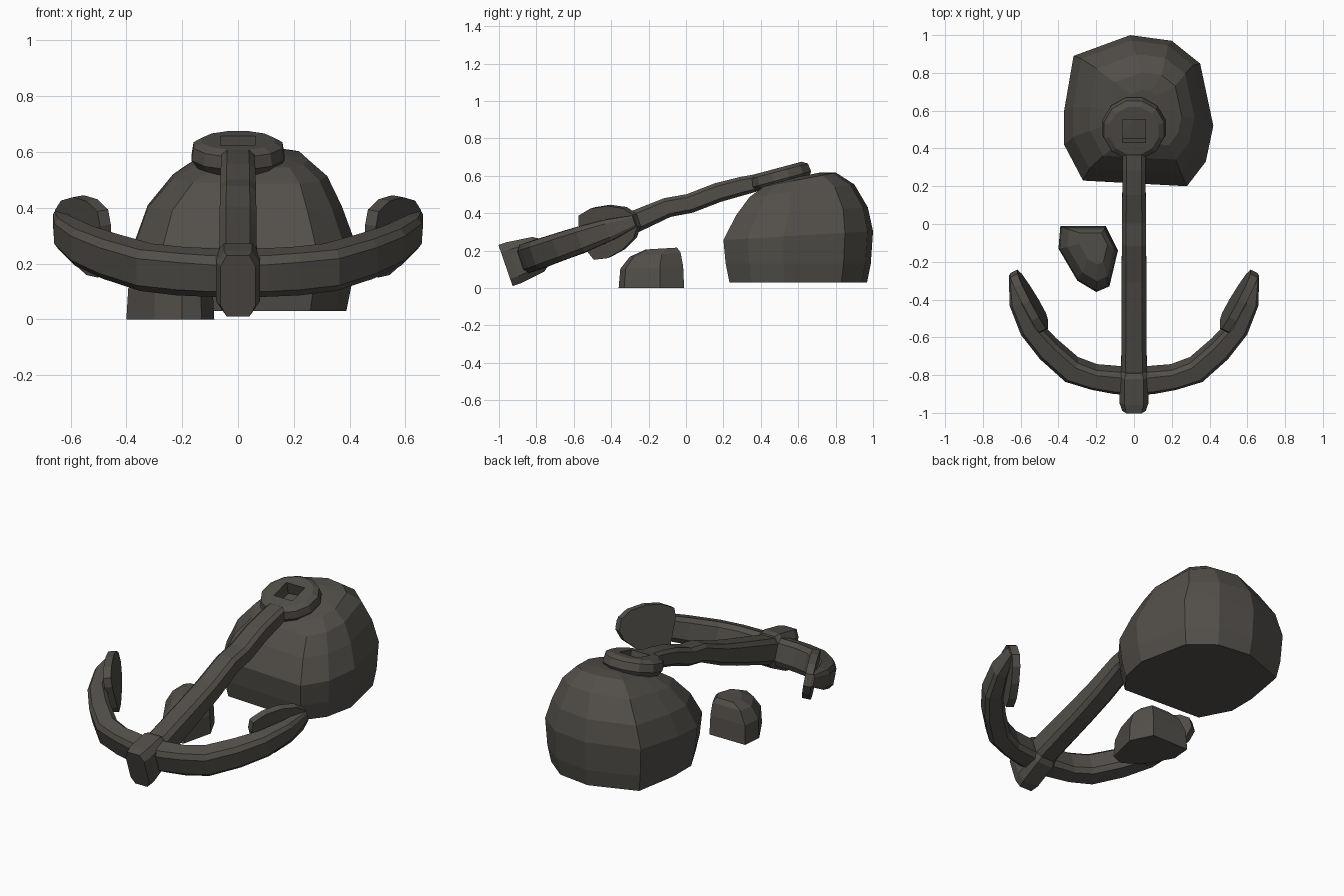
import bpy, bmesh, math
from mathutils import Vector

cube = bpy.data.objects.get("Cube")
if cube:
    bpy.data.objects.remove(cube)

mat = bpy.data.materials.new("dark weathered stone")
mat.use_nodes = True
colour = (0.085, 0.078, 0.068, 1)
mat.diffuse_color = colour
mat.node_tree.nodes["Principled BSDF"].inputs["Base Color"].default_value = colour

# Tilted anchor frame: x across, U along the shank, N out of its face
TILT = math.radians(19)
ORIGIN = Vector((0, -0.965, 0.12))
X = Vector((1, 0, 0))
U = Vector((0, math.cos(TILT), math.sin(TILT)))
N = Vector((0, -math.sin(TILT), math.cos(TILT)))


def on_anchor(x, y, n=0):
    """Place a plan position on the tilted anchor plane."""
    return ORIGIN + X * x + U * ((y - ORIGIN.y) / U.y) + N * n


def loft(name, rings, closed=False):
    """Skin a series of equal rings, capping the ends unless closed."""
    bm = bmesh.new()
    loops = [[bm.verts.new(p) for p in ring] for ring in rings]
    count = len(loops[0])
    pairs = list(zip(loops, loops[1:]))
    if closed:
        pairs.append((loops[-1], loops[0]))
    else:
        bm.faces.new(loops[0])
        bm.faces.new(loops[-1])
    for a, b in pairs:
        for i in range(count):
            j = (i + 1) % count
            bm.faces.new((a[i], a[j], b[j], b[i]))
    bmesh.ops.recalc_face_normals(bm, faces=bm.faces)
    mesh = bpy.data.meshes.new(name)
    bm.to_mesh(mesh)
    bm.free()
    mesh.materials.append(mat)
    ob = bpy.data.objects.new(name, mesh)
    bpy.context.collection.objects.link(ob)
    return ob


def bevelled_section(centre, side, up, w, h, cut=0.35):
    """Eight-sided bar section with chamfered corners."""
    k = 1 - cut
    corners = [(1, k), (k, 1), (-k, 1), (-1, k), (-1, -k), (-k, -1), (k, -1), (1, -k)]
    return [centre + side * (w * a) + up * (h * b) for a, b in corners]


def bar(name, path):
    """Straight bar through (y, z, half width, half depth) stations."""
    return loft(name, [bevelled_section(Vector((0, y, z)), X, N, w, h)
                       for y, z, w, h in path])


def rock(name, outline, centre, layers):
    """Faceted rock: layers are (height, scale, slope, x shift, y shift)."""
    cx, cy = centre
    rings = []
    for z, s, slope, dx, dy in layers:
        rings.append([Vector((cx + (x - cx) * s + dx, cy + (y - cy) * s + dy,
                              z + slope * (y - cy) * s)) for x, y in outline])
    return loft(name, rings)


# Rocks
rock("large_rock",
     [(-0.02, 1.0), (0.2, 0.97), (0.35, 0.85), (0.42, 0.52), (0.38, 0.33),
      (0.28, 0.2), (-0.27, 0.23), (-0.37, 0.42), (-0.37, 0.6), (-0.32, 0.89)],
     (0.02, 0.6),
     [(0.03, 0.92, 0, 0, 0), (0.13, 0.97, 0, 0, 0), (0.28, 1, 0.06, 0, 0),
      (0.41, 0.88, 0.06, 0, 0.02), (0.52, 0.7, 0.12, 0.02, 0.02),
      (0.58, 0.48, 0.19, 0.04, 0.01), (0.6, 0.2, 0.2, 0.03, 0.03)])
rock("small_rock",
     [(-0.39, -0.01), (-0.15, -0.01), (-0.085, -0.14), (-0.13, -0.33),
      (-0.2, -0.36), (-0.3, -0.3), (-0.4, -0.13)],
     (-0.23, -0.14),
     [(0, 1, 0, 0, 0), (0.11, 0.96, 0.04, 0, 0),
      (0.18, 0.78, 0.08, 0.01, 0.01), (0.212, 0.48, 0.06, 0.02, 0.03)])

# Shank and crown
bar("shank", [(-0.8, 0.175, 0.068, 0.075), (-0.45, 0.29, 0.066, 0.066),
              (-0.29, 0.347, 0.066, 0.06), (-0.1, 0.43, 0.064, 0.053),
              (0.02, 0.452, 0.064, 0.052), (0.17, 0.51, 0.062, 0.052),
              (0.3, 0.545, 0.06, 0.05), (0.4, 0.568, 0.06, 0.045)])
bar("crown", [(-0.965, 0.12, 0.062, 0.116), (-0.92, 0.135, 0.078, 0.116),
              (-0.79, 0.18, 0.078, 0.098), (-0.765, 0.19, 0.064, 0.08)])

# Eye at the head of the shank: octagonal outside, square-ish hole
eye_tilt = math.radians(15)
EU = Vector((0, math.cos(eye_tilt), math.sin(eye_tilt)))
EN = Vector((0, -math.sin(eye_tilt), math.cos(eye_tilt)))
eye_profile = [(0.062, -0.045), (0.15, -0.045), (0.172, -0.015),
               (0.165, 0.03), (0.135, 0.048), (0.062, 0.048)]
eye_rings = []
sides = 12
for i in range(sides):
    a = 2 * math.pi * (i + 0.5) / sides
    d = X * math.cos(a) + EU * math.sin(a)
    square = 1 / max(abs(math.cos(a)), abs(math.sin(a)))
    eye_rings.append([Vector((0, 0.505, 0.595)) + EN * n
                      + d * (r * square if r < 0.1 else r) for r, n in eye_profile])
loft("shank_eye", eye_rings, closed=True)

# Curved arms and flukes, one pair per side
arm_path = [(0, -0.835, 0.06, 0.078), (0.1, -0.825, 0.062, 0.078),
            (0.21, -0.81, 0.056, 0.08), (0.33, -0.77, 0.062, 0.078),
            (0.455, -0.66, 0.06, 0.075), (0.555, -0.545, 0.052, 0.07),
            (0.62, -0.41, 0.04, 0.058), (0.645, -0.275, 0.018, 0.032)]
fluke_shape = [(0.0, 0.075), (0.02, 0.125), (0.1, 0.14), (0.2, 0.125),
               (0.29, 0.085), (0.335, 0.035)]
for label, s in (("left", 1), ("right", -1)):
    centres = [on_anchor(s * x, y) for x, y, w, h in arm_path]
    rings = []
    for i, (x, y, w, h) in enumerate(arm_path):
        t = (centres[min(i + 1, len(centres) - 1)] - centres[max(i - 1, 0)]).normalized()
        rings.append(bevelled_section(centres[i], t.cross(N).normalized(), N, w, h))
    loft(label + "_arm", rings)

    # Shield-shaped plate standing across the inner face of the arm
    start, end = on_anchor(s * 0.475, -0.54), on_anchor(s * 0.635, -0.265)
    along = (end - start).normalized()
    inward = N.cross(along) * s
    edge = [(d, v) for d, v in fluke_shape] + [(d, -v) for d, v in reversed(fluke_shape)]
    loft(label + "_fluke", [[start + along * d + N * v + inward * k for d, v in edge]
                            for k in (-0.022, 0.022)])
